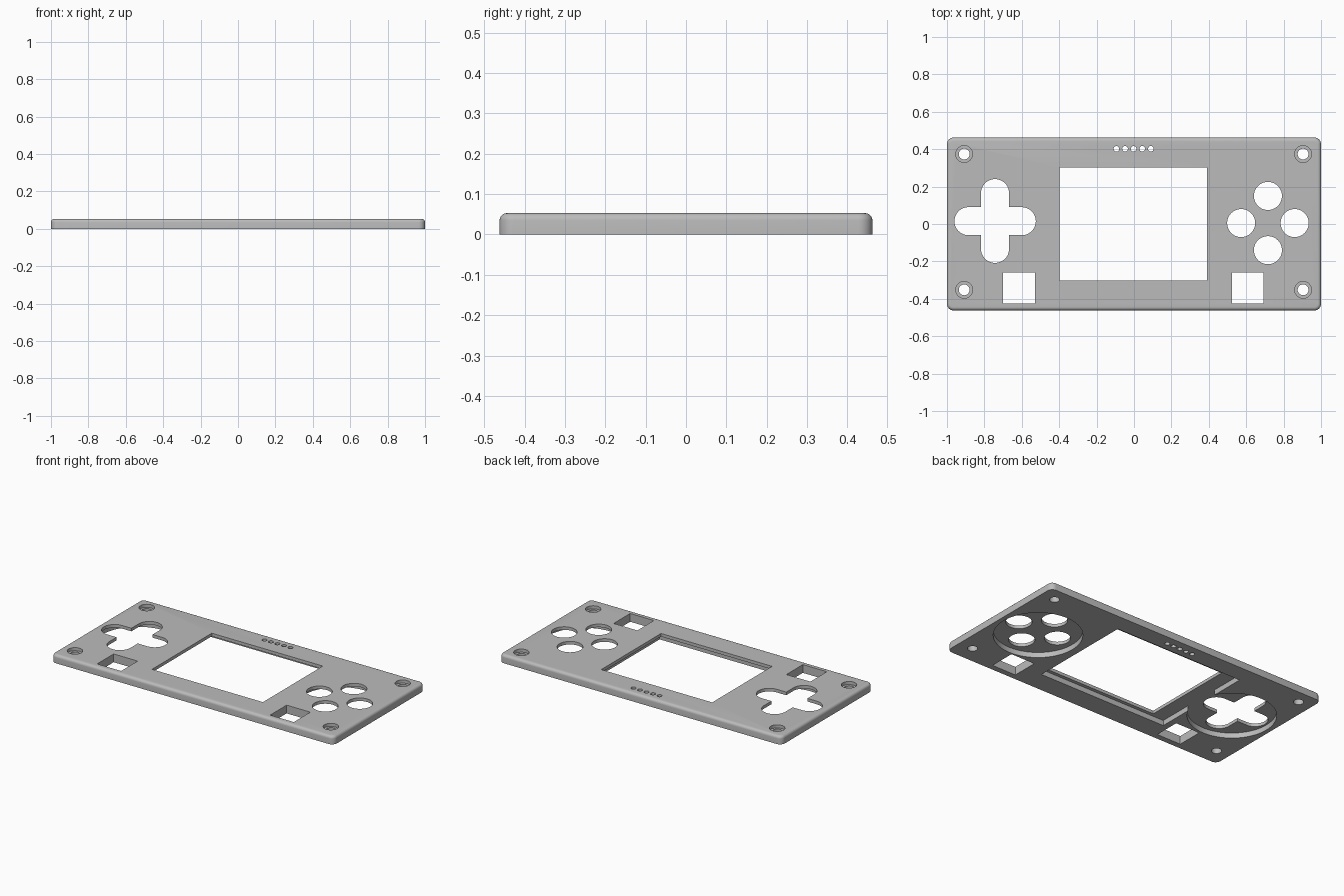
import bpy
import bmesh
from mathutils import Matrix, Vector

HEIGHT = 0.053
POCKET = 0.033

default = bpy.data.objects.get("Cube")
if default:
    bpy.data.objects.remove(default, do_unlink=True)

grey = bpy.data.materials.new("matte grey")
grey.use_nodes = True
colour = (0.5, 0.5, 0.5, 1)
grey.diffuse_color = colour
grey.node_tree.nodes["Principled BSDF"].inputs["Base Color"].default_value = colour


def finish(name, bm):
    mesh = bpy.data.meshes.new(name)
    bm.to_mesh(mesh)
    bm.free()
    mesh.materials.append(grey)
    ob = bpy.data.objects.new(name, mesh)
    bpy.context.collection.objects.link(ob)
    return ob


def box(x0, x1, y0, y1, z0, z1):
    bm = bmesh.new()
    centre = Vector((x0 + x1, y0 + y1, z0 + z1)) / 2
    size = Matrix.Diagonal((x1 - x0, y1 - y0, z1 - z0, 1))
    bmesh.ops.create_cube(bm, size=1, matrix=Matrix.Translation(centre) @ size)
    return bm


def disc(x, y, r, z0, z1, sides=48):
    bm = bmesh.new()
    bmesh.ops.create_cone(bm, cap_ends=True, segments=sides, radius1=r, radius2=r,
                          depth=z1 - z0, matrix=Matrix.Translation((x, y, (z0 + z1) / 2)))
    return bm


def slot(x0, x1, y0, y1, z0, z1):
    # Straight slot with fully rounded ends
    bm = box(x0, x1, y0, y1, z0, z1)
    upright = [e for e in bm.edges if abs(e.verts[0].co.z - e.verts[1].co.z) > 0.01]
    bmesh.ops.bevel(bm, geom=upright, offset=min(x1 - x0, y1 - y0) * 0.499,
                    segments=12, profile=0.5, affect='EDGES')
    return bm


# Faceplate slab: rounded corners, then a rounded top rim
bm = box(-1, 1, -0.462, 0.462, 0, HEIGHT)
upright = [e for e in bm.edges if abs(e.verts[0].co.z - e.verts[1].co.z) > 0.01]
bmesh.ops.bevel(bm, geom=upright, offset=0.035, segments=8, profile=0.5, affect='EDGES')
rim = [e for e in bm.edges if all(v.co.z > HEIGHT - 0.001 for v in e.verts)]
bmesh.ops.bevel(bm, geom=rim, offset=0.018, segments=5, profile=0.5, affect='EDGES')
plate = finish("faceplate", bm)

LOW, HIGH = -0.1, 0.2
cuts = []

# Underside pockets for the screen and the two control pads
cuts.append(box(-0.49, 0.414, -0.325, 0.35, LOW, POCKET))
cuts.append(disc(-0.717, 0.012, 0.255, LOW, POCKET, 96))
cuts.append(disc(0.717, 0.005, 0.255, LOW, POCKET, 96))

# Screen window and lower square openings
cuts.append(box(-0.397, 0.389, -0.303, 0.302, LOW, HIGH))
cuts.append(box(-0.7, -0.53, -0.425, -0.258, LOW, HIGH))
cuts.append(box(0.525, 0.693, -0.425, -0.258, LOW, HIGH))

# Cross-shaped pad opening
cuts.append(slot(-0.96, -0.525, -0.06, 0.09, LOW, HIGH))
cuts.append(slot(-0.818, -0.668, -0.208, 0.24, LOW, HIGH))

# Four round button openings
for dx, dy in ((0, 1), (0, -1), (1, 0), (-1, 0)):
    cuts.append(disc(0.716 + dx * 0.143, 0.005 + dy * 0.145, 0.075, LOW, HIGH))

# Corner screw holes with a shallow counterbore
for x in (-0.908, 0.904):
    for y in (-0.352, 0.374):
        cuts.append(disc(x, y, 0.029, LOW, HIGH, 32))
        cuts.append(disc(x, y, 0.045, HEIGHT - 0.02, HIGH, 32))

# Row of speaker holes
for i in range(-2, 3):
    cuts.append(disc(i * 0.046 - 0.002, 0.402, 0.015, LOW, HIGH, 24))

# Cut every opening, then bake the result into the plate
cutters = []
for bm in cuts:
    cutter = finish("opening_cutter", bm)
    cutter.hide_render = True
    mod = plate.modifiers.new("opening", 'BOOLEAN')
    mod.operation = 'DIFFERENCE'
    mod.solver = 'EXACT'
    mod.object = cutter
    cutters.append(cutter)

bpy.context.view_layer.update()
graph = bpy.context.evaluated_depsgraph_get()
result = bpy.data.meshes.new_from_object(plate.evaluated_get(graph))
plate.modifiers.clear()
plate.data = result
for cutter in cutters:
    bpy.data.objects.remove(cutter, do_unlink=True)

# Smooth the rounded rim and holes, keeping real edges crisp
bpy.ops.object.select_all(action='DESELECT')
plate.select_set(True)
bpy.context.view_layer.objects.active = plate
bpy.ops.object.shade_smooth_by_angle(angle=0.52)
